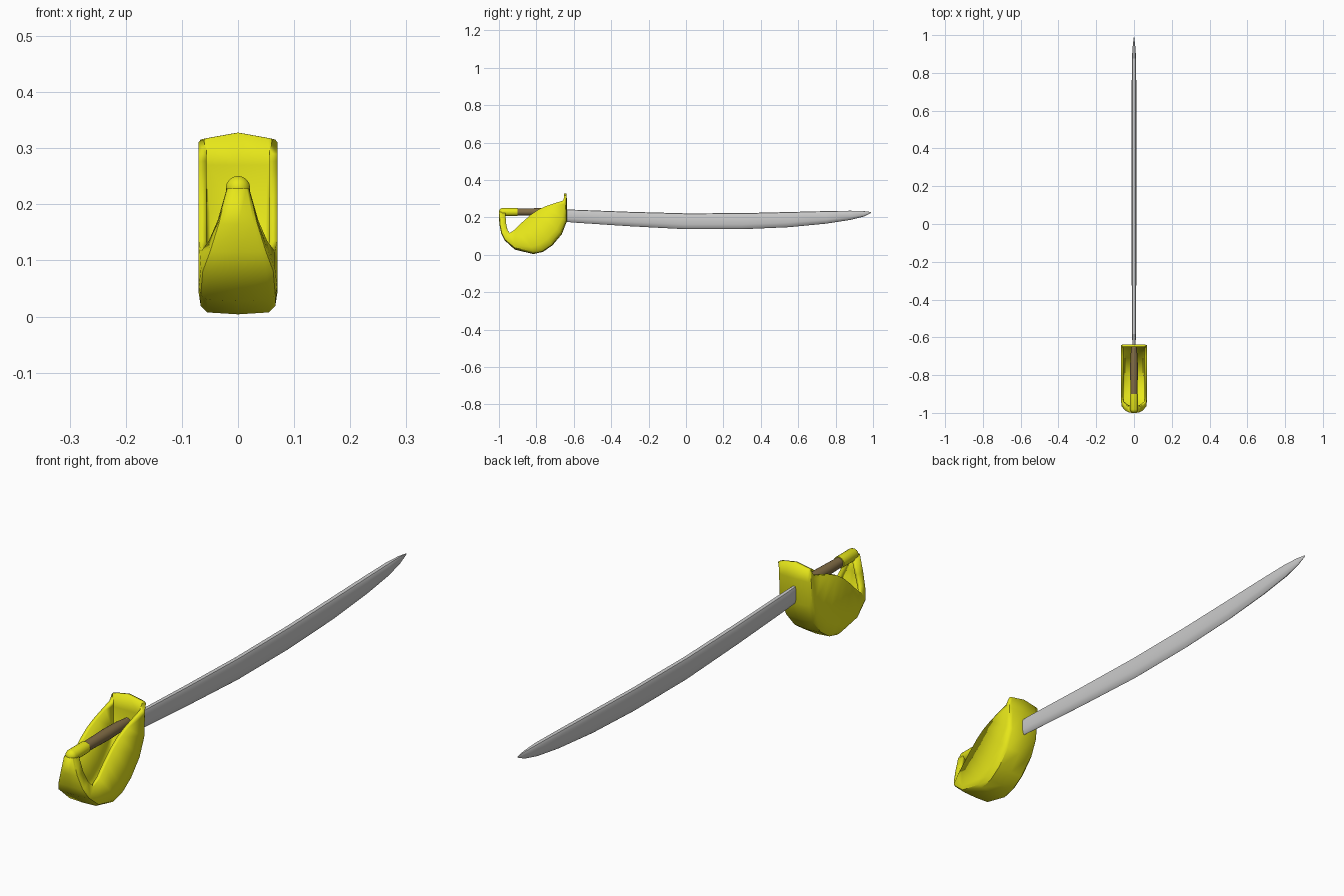
import bpy, bmesh, math
from mathutils import Vector

if "Cube" in bpy.data.objects:
    bpy.data.objects.remove(bpy.data.objects["Cube"])


def material(name, rgb):
    m = bpy.data.materials.new(name)
    m.diffuse_color = (*rgb, 1)
    m.use_nodes = True
    m.node_tree.nodes["Principled BSDF"].inputs["Base Color"].default_value = m.diffuse_color
    return m


gold = material("yellow metal", (0.8, 0.8, 0.01))
brown = material("brown leather", (0.22, 0.15, 0.06))


def loft(name, rings, mat=None, closed=True, angle=40):
    """Bridge successive rings of points; cap the ends when closed."""
    bm = bmesh.new()
    vr = [[bm.verts.new(p) for p in r] for r in rings]
    n = len(vr[0])
    for a, b in zip(vr, vr[1:]):
        for i in range(n if closed else n - 1):
            j = (i + 1) % n
            bm.faces.new((a[i], a[j], b[j], b[i]))
    if closed:
        bm.faces.new(vr[0])
        bm.faces.new(vr[-1])
    bmesh.ops.recalc_face_normals(bm, faces=bm.faces)
    if not closed:
        low = min(bm.faces, key=lambda f: f.calc_center_median().z)
        if low.normal.z > 0:
            bmesh.ops.reverse_faces(bm, faces=bm.faces)
    me = bpy.data.meshes.new(name)
    bm.to_mesh(me)
    bm.free()
    ob = bpy.data.objects.new(name, me)
    bpy.context.collection.objects.link(ob)
    if mat:
        me.materials.append(mat)
    bpy.ops.object.select_all(action='DESELECT')
    ob.select_set(True)
    bpy.context.view_layer.objects.active = ob
    bpy.ops.object.shade_smooth_by_angle(angle=math.radians(angle))
    return ob


# Blade: y, bottom z, top z, half thickness
stations = [(-0.66, 0.178, 0.244, 0.006), (-0.59, 0.172, 0.241, 0.011),
            (-0.3, 0.153, 0.230, 0.012), (0.0, 0.137, 0.222, 0.012),
            (0.3, 0.137, 0.223, 0.012), (0.55, 0.148, 0.229, 0.012),
            (0.75, 0.167, 0.234, 0.012), (0.88, 0.187, 0.236, 0.011),
            (0.95, 0.205, 0.234, 0.006), (0.99, 0.224, 0.229, 0.001)]
section = [(0, 1), (0.6, 0.97), (1, 0.82), (1, 0.3), (0.5, 0.06), (0, 0),
           (-0.5, 0.06), (-1, 0.3), (-1, 0.82), (-0.6, 0.97)]
loft("blade", [[(w * u, y, lo + (hi - lo) * v) for u, v in section]
               for y, lo, hi, w in stations])


# Grip and pommel: round bars along y
def bar(name, prof, mat, z=0.229, n=20):
    return loft(name, [[(r * math.cos(2 * math.pi * k / n), y,
                         z + r * math.sin(2 * math.pi * k / n))
                        for k in range(n)] for y, r in prof], mat)


bar("grip", [(-0.91, 0.018), (-0.86, 0.019), (-0.78, 0.021),
             (-0.70, 0.019), (-0.64, 0.013)], brown)
R = 0.022
dome = [(-0.978 - R * math.cos(a), R * math.sin(a))
        for a in [math.radians(d) for d in (4, 20, 40, 60, 80)]]
bar("pommel", dome + [(-0.9, 0.0215)], gold)

# Hand guard: outer profile point, rim point and half width per station
guard = [((-0.638, 0.328), (-0.658, 0.290), 0.07),
         ((-0.637, 0.270), (-0.700, 0.277), 0.07),
         ((-0.637, 0.180), (-0.750, 0.260), 0.07),
         ((-0.664, 0.110), (-0.790, 0.242), 0.07),
         ((-0.715, 0.050), (-0.830, 0.215), 0.07),
         ((-0.765, 0.016), (-0.850, 0.197), 0.07),
         ((-0.815, 0.004), (-0.875, 0.175), 0.07),
         ((-0.915, 0.028), (-0.915, 0.135), 0.07),
         ((-0.970, 0.078), (-0.943, 0.116), 0.066),
         ((-0.988, 0.115), (-0.956, 0.135), 0.052),
         ((-0.998, 0.165), (-0.963, 0.172), 0.036),
         ((-1.000, 0.228), (-0.966, 0.228), 0.020)]
rings = []
for i, (p, q, w) in enumerate(guard):
    P, Q = Vector((0, *p)), Vector((0, *q))
    drop = Vector((0, 0, 0.009 if i == 0 else 0))
    half = [(0.78, P.lerp(Q, 0.02) - drop), (0.95, P.lerp(Q, 0.09) - drop),
            (1, P.lerp(Q, 0.22) - drop), (1, Q)]
    right = [v + Vector((w * u, 0, 0)) for u, v in half]
    left = [Vector((-v.x, v.y, v.z)) for v in reversed(right)]
    rings.append(left + [P] + right)
shell = loft("hand_guard", rings, gold, closed=False)
sol = shell.modifiers.new("thickness", 'SOLIDIFY')
sol.thickness = 0.014
sol.offset = -1
